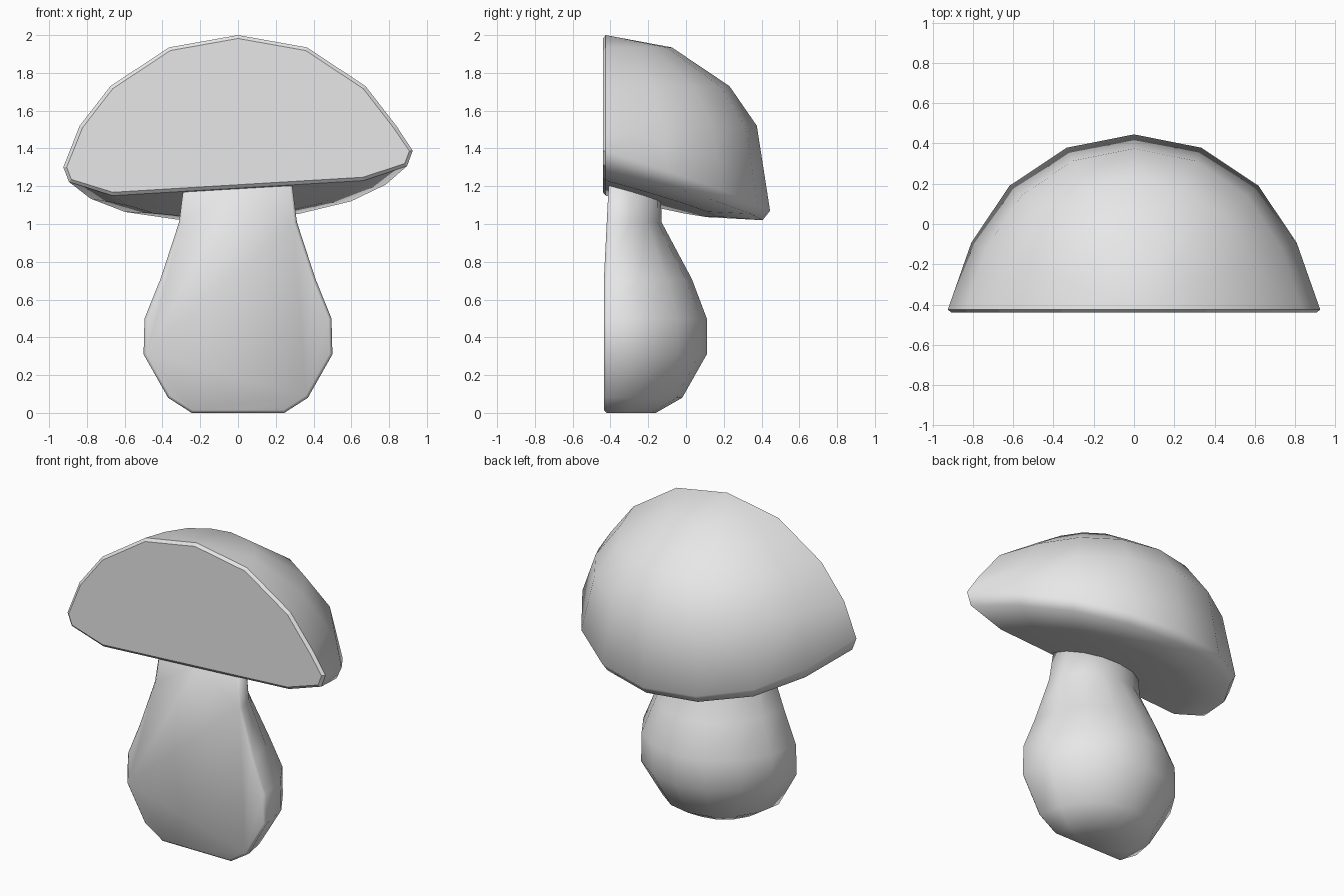
import bpy, bmesh, math

cube = bpy.data.objects.get("Cube")
if cube:
    bpy.data.objects.remove(cube)

grey = bpy.data.materials.new("plain grey")
grey.use_nodes = True
grey.diffuse_color = (0.8, 0.8, 0.8, 1)
grey.node_tree.nodes["Principled BSDF"].inputs["Base Color"].default_value = (0.8, 0.8, 0.8, 1)

SEGMENTS = 8


def half_lathe(name, rings, front_y, end_stretch, bevel, flat_front, lean=0.0):
    """Half-round body; each ring is (half width, depth, z, backward drop, side roll)."""
    bm = bmesh.new()
    loops = []
    for width, depth, z, drop, roll in rings:
        loop = []
        for i in range(SEGMENTS + 1):
            a = math.pi * i / SEGMENTS
            x = width * math.cos(a)
            if 0 < i < SEGMENTS:
                x *= end_stretch
            y = depth * math.sin(a)
            loop.append(bm.verts.new((x, front_y + y, z - drop * y + roll * x)))
        loops.append(loop)
    for lower, upper in zip(loops, loops[1:]):
        for i in range(SEGMENTS):
            bm.faces.new((lower[i], lower[i + 1], upper[i + 1], upper[i]))
    # Flat cut face on the front, closing the half-round
    outline = [l[0] for l in loops] + [l[-1] for l in reversed(loops)]
    front = bm.faces.new(outline)
    bmesh.ops.remove_doubles(bm, verts=bm.verts, dist=0.0005)
    bmesh.ops.dissolve_degenerate(bm, edges=bm.edges, dist=0.0005)
    bmesh.ops.recalc_face_normals(bm, faces=bm.faces)
    for f in bm.faces:
        f.smooth = True
    # Narrow bevel around the cut face
    front = max(bm.faces, key=lambda f: len(f.verts))
    rim = bmesh.ops.inset_individual(bm, faces=[front], thickness=bevel, depth=0.015)
    for f in [front] + rim["faces"]:
        f.smooth = not flat_front
    # Slight backward lean of the neck
    for v in bm.verts:
        v.co.y += lean * max(0, v.co.z - 0.7)
    mesh = bpy.data.meshes.new(name)
    bm.to_mesh(mesh)
    bm.free()
    mesh.materials.append(grey)
    obj = bpy.data.objects.new(name, mesh)
    bpy.context.collection.objects.link(obj)
    return obj


# Cap: domed top, drooping rim and shallow underside
half_lathe("mushroom_cap", [
    (0, 0, 1.19, 0, 0),
    (0.665, 0.58, 1.19, 0.26, 0.06),
    (0.895, 0.83, 1.265, 0.295, 0.047),
    (0.925, 0.87, 1.345, 0.316, 0.047),
    (0.838, 0.80, 1.52, 0, 0),
    (0.675, 0.655, 1.73, 0, 0),
    (0.365, 0.35, 1.935, 0, 0),
    (0, 0, 2.0, 0, 0),
], -0.425, 0.945, 0.018, True)

# Stem: bulbous base narrowing to the neck
half_lathe("mushroom_stem", [
    (0, 0, 0, 0, 0),
    (0.245, 0.26, 0, 0, 0),
    (0.37, 0.40, 0.08, 0, 0),
    (0.50, 0.53, 0.31, 0, 0),
    (0.495, 0.53, 0.50, 0, 0),
    (0.41, 0.45, 0.71, 0, 0),
    (0.312, 0.275, 1.01, 0, 0),
    (0.285, 0.26, 1.22, 0, 0),
    (0, 0, 1.22, 0, 0),
], -0.42, 1.0, 0.015, False, lean=0.05)
